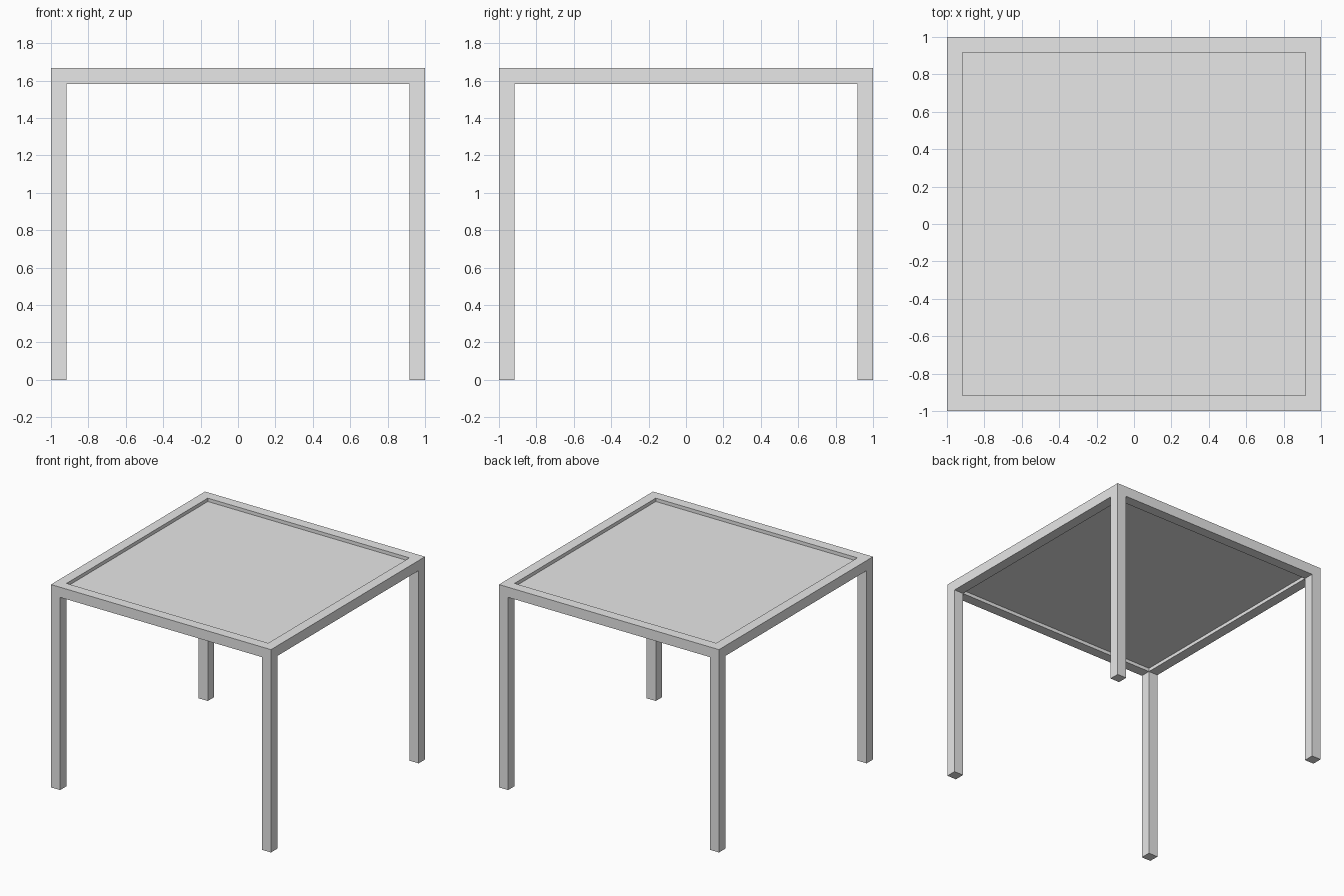
import bpy
import bmesh

default = bpy.data.objects.get("Cube")
if default:
    bpy.data.objects.remove(default, do_unlink=True)

HALF = 1.0            # half width of the table
BAR = 1 / 12          # section of legs and rails
HEIGHT = 5 / 3
PANEL = BAR / 3       # thickness of the recessed top
INNER = HALF - BAR

grey = bpy.data.materials.new("light_grey")
grey.use_nodes = True
grey.diffuse_color = (0.8, 0.8, 0.8, 1)
grey.node_tree.nodes["Principled BSDF"].inputs["Base Color"].default_value = (0.8, 0.8, 0.8, 1)


def finish(name, bm):
    mesh = bpy.data.meshes.new(name)
    bmesh.ops.recalc_face_normals(bm, faces=bm.faces)
    bm.to_mesh(mesh)
    bm.free()
    mesh.materials.append(grey)
    bpy.context.collection.objects.link(bpy.data.objects.new(name, mesh))


def box(name, low, high):
    bm = bmesh.new()
    bmesh.ops.create_cube(bm, size=1)
    for v in bm.verts:
        v.co = [high[i] if v.co[i] > 0 else low[i] for i in range(3)]
    finish(name, bm)


# Square rail frame with mitred corners
bm = bmesh.new()
corners = [(-1, -1), (1, -1), (1, 1), (-1, 1)]
section = [(HALF, HEIGHT - BAR), (HALF, HEIGHT), (INNER, HEIGHT), (INNER, HEIGHT - BAR)]
rings = [[bm.verts.new((x * r, y * r, z)) for r, z in section] for x, y in corners]
for i in range(4):
    a, b = rings[i], rings[(i + 1) % 4]
    for j in range(4):
        k = (j + 1) % 4
        bm.faces.new((a[j], b[j], b[k], a[k]))
finish("top_frame", bm)

# Thin panel held halfway up the frame
mid = HEIGHT - BAR / 2
box("table_top_panel", (-INNER, -INNER, mid - PANEL / 2), (INNER, INNER, mid + PANEL / 2))

# Four corner legs
for side, x in (("right", -1), ("left", 1)):
    for end, y in (("front", -1), ("back", 1)):
        xs = sorted((x * INNER, x * HALF))
        ys = sorted((y * INNER, y * HALF))
        box(f"{end}_{side}_leg", (xs[0], ys[0], 0), (xs[1], ys[1], HEIGHT - BAR))
